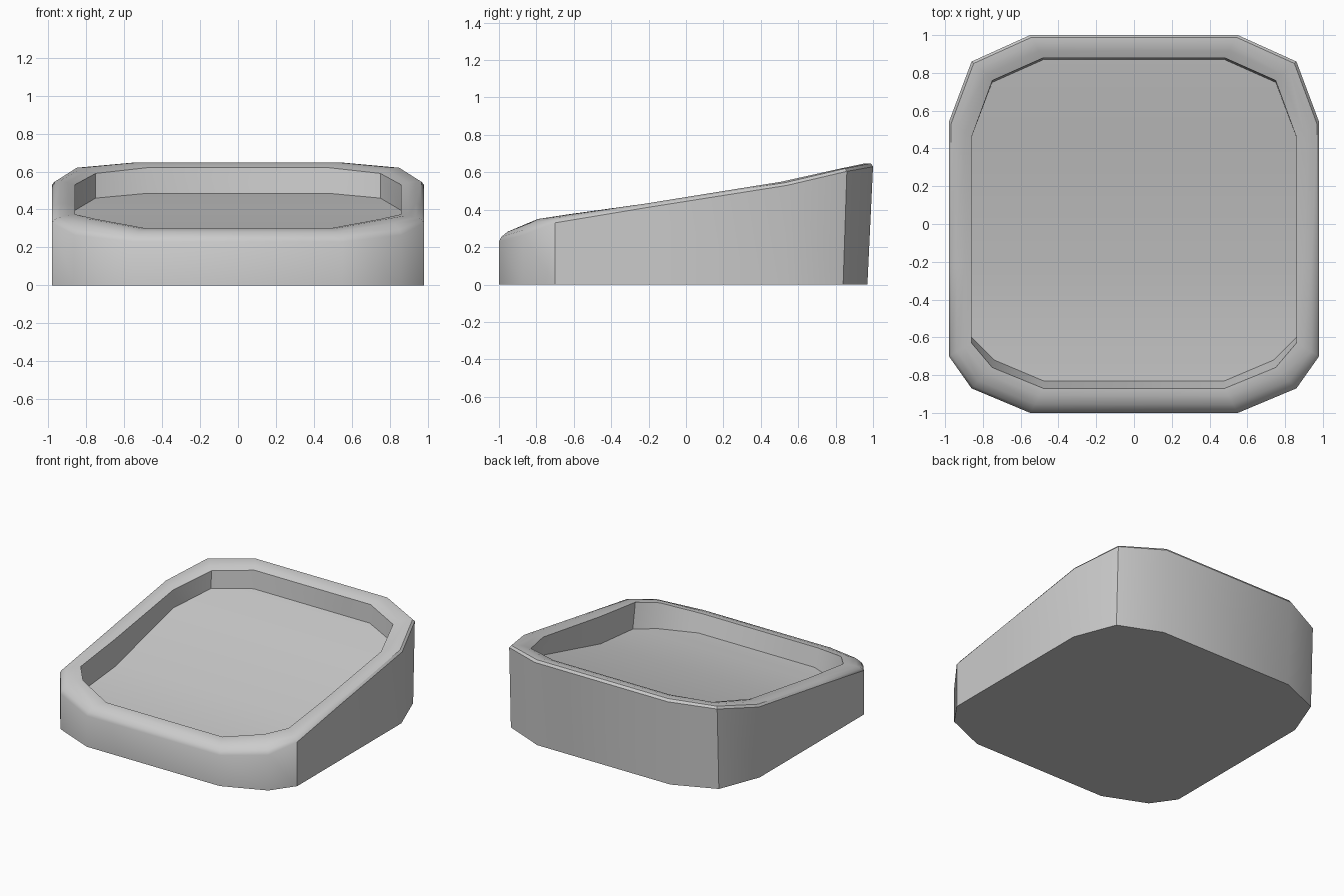
import bpy, bmesh

if "Cube" in bpy.data.objects:
    bpy.data.objects.remove(bpy.data.objects["Cube"])

# Right half outlines, listed from back to front
OUTER = [(.55, 1), (.86, .86), (.98, .54), (.98, -.22), (.98, -.70), (.86, -.87), (.55, -1)]
INNER = [(.48, .88), (.75, .76), (.86, .46), (.86, -.22), (.86, -.63), (.75, -.76), (.48, -.87)]
BASE = [(.55, .97), (.86, .84), (.98, .53)] + OUTER[3:]
FLOOR = [(.48, .87), (.75, .75), (.86, .46), (.86, -.22), (.86, -.60), (.74, -.72), (.48, -.83)]


def blend(t):
    return [(a[0] + (b[0] - a[0]) * t, a[1] + (b[1] - a[1]) * t) for a, b in zip(OUTER, INNER)]


# Each ring: outline and heights, from the base, over the rounded rim, to the floor
RINGS = [
    (BASE, [0] * 7),
    (OUTER, [.63, .605, .53, .41, .33, .265, .23]),
    (blend(.10), [.648, .62, .545, .423, .347, .295, .255]),
    (blend(.35), [.648, .62, .55, .432, .36, .33, .282]),
    (blend(.70), [.635, .608, .543, .432, .37, .35, .298]),
    (INNER, [.62, .59, .53, .425, .375, .35, .30]),
    (FLOOR, [.485, .46, .395, .22, .185, .175, .17]),
]

bm = bmesh.new()
loops = []
for outline, heights in RINGS:
    half = [(x, y, z) for (x, y), z in zip(outline, heights)]
    pts = half + [(-x, y, z) for x, y, z in reversed(half)]
    loops.append([bm.verts.new(p) for p in pts])

# Walls and rim
n = len(loops[0])
for a, b in zip(loops, loops[1:]):
    for i in range(n):
        j = (i + 1) % n
        bm.faces.new((a[i], a[j], b[j], b[i]))

# Underside and sloping tray floor, spanned left to right in strips
for ring in (loops[0], loops[-1]):
    for i in range(n // 2 - 1):
        bm.faces.new((ring[i], ring[i + 1], ring[n - 2 - i], ring[n - 1 - i]))

bmesh.ops.recalc_face_normals(bm, faces=bm.faces)
mesh = bpy.data.meshes.new("sloped_tray")
bm.to_mesh(mesh)
bm.free()
tray = bpy.data.objects.new("sloped_tray", mesh)
bpy.context.collection.objects.link(tray)
bpy.context.view_layer.objects.active = tray
tray.select_set(True)
bpy.ops.object.shade_smooth_by_angle(angle=0.6)
